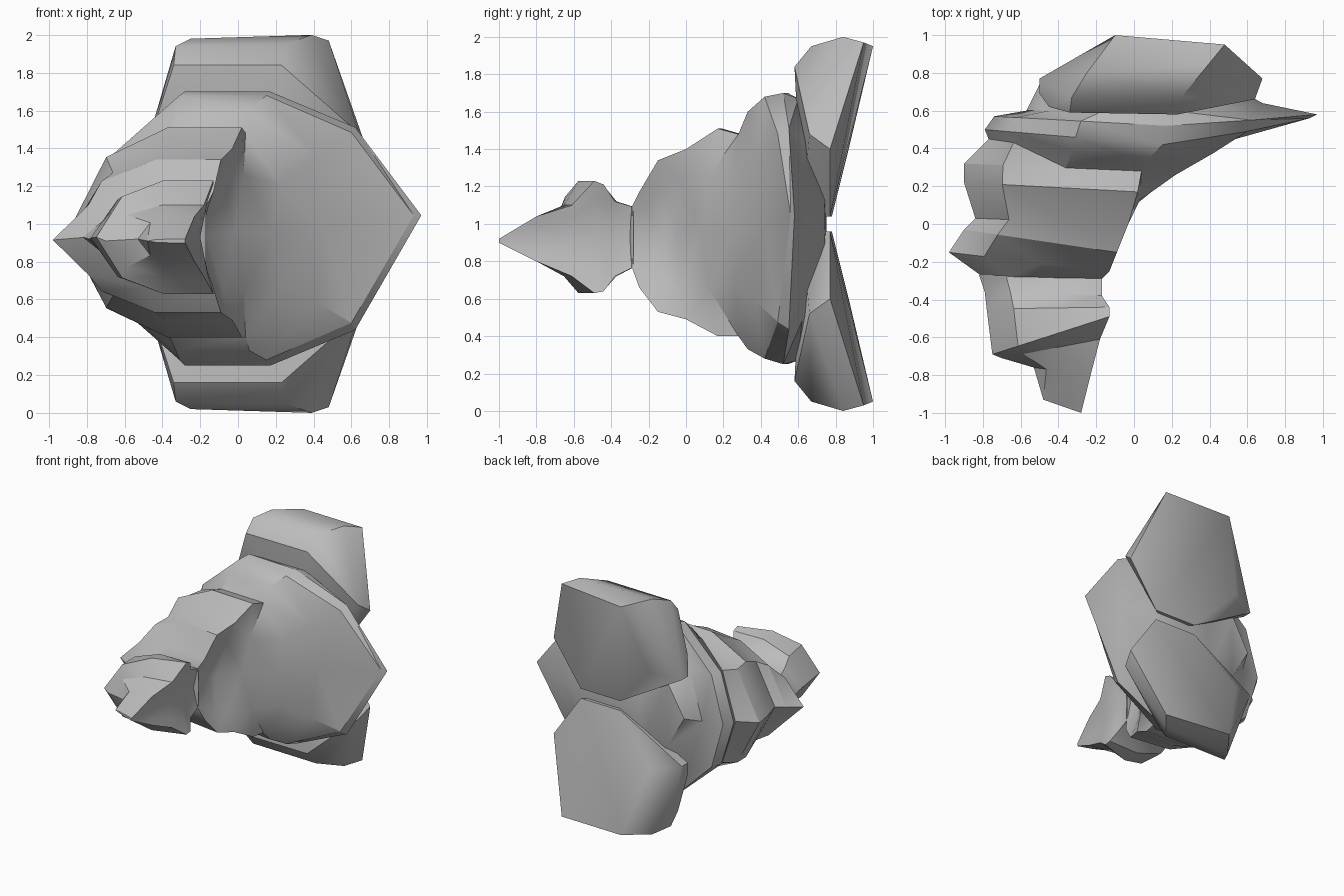
import bpy
import bmesh
from mathutils import Vector

cube = bpy.data.objects.get("Cube")
if cube:
    bpy.data.objects.remove(cube, do_unlink=True)

# One plain grey for everything
grey = bpy.data.materials.new("plain grey")
grey.use_nodes = True
GREY_VALUE = (0.5, 0.5, 0.5, 1)
grey.diffuse_color = GREY_VALUE
for node in grey.node_tree.nodes:
    if node.type == "BSDF_PRINCIPLED":
        node.inputs["Base Color"].default_value = GREY_VALUE


def finish(name, bm, angle):
    """Turn a bmesh into a grey object that keeps its creases."""
    bmesh.ops.recalc_face_normals(bm, faces=bm.faces)
    mesh = bpy.data.meshes.new(name)
    bm.to_mesh(mesh)
    bm.free()
    mesh.materials.append(grey)
    obj = bpy.data.objects.new(name, mesh)
    bpy.context.collection.objects.link(obj)
    bpy.ops.object.select_all(action="DESELECT")
    obj.select_set(True)
    bpy.context.view_layer.objects.active = obj
    bpy.ops.object.shade_smooth_by_angle(angle=angle)
    return obj


def mix(a, b, t):
    return a + (b - a) * t


def ring_points(y_top, y_left, y_right, x_left, x_mid, x_shoulder, x_top,
                low, high, shoulder=.65, bulge=.22):
    """Ten-sided slanted ring, its lower half mirrored from the upper half."""
    centre = (low + high) / 2
    half = (high - low) / 2
    width = x_top - x_left
    crown = .42 + bulge * .7
    upper = [
        (x_shoulder, mix(y_top, y_right, .5), shoulder),
        (x_top, y_top, 1),
        (x_left + width * crown, mix(y_top, y_left, 1 - crown), 1),
        (x_left + width * bulge, mix(y_top, y_left, 1 - bulge), .3 + bulge * 1.9),
    ]
    lower = [(x, y, -h) for x, y, h in reversed(upper)]
    tilt = max(x_mid, 0) * .1
    outline = [(x_mid, y_right, tilt)] + upper + [(x_left, y_left, 0)] + lower
    return [Vector((x, y, centre + half * h)) for x, y, h in outline]


def loft(name, rings, angle):
    """Skin a row of rings and close both ends."""
    bm = bmesh.new()
    loops = [[bm.verts.new(p) for p in ring_points(*ring)] for ring in rings]
    for first, second in zip(loops, loops[1:]):
        count = len(first)
        for i in range(count):
            j = (i + 1) % count
            bm.faces.new((first[i], first[j], second[j], second[i]))
    bm.faces.new(loops[0])
    bm.faces.new(loops[-1])
    bmesh.ops.triangulate(bm, faces=bm.faces)
    return finish(name, bm, angle)


# Pointed head: beak, cheek flare and waist
head_rings = [
    (-1, -.93, -1, -.48, -.28, -.28, -.28, .9, .92),
    (-.8, -.76, -.8, -.53, -.25, -.24, -.23, .8, 1.04),
    (-.61, -.71, -.6, -.7, -.22, -.19, -.18, .72, 1.1),
    (-.49, -.69, -.48, -.75, -.2, -.16, -.13, .63, 1.23),
    (-.44, -.45, -.4, -.78, -.2, -.17, -.13, .64, 1.21),
    (-.38, -.36, -.36, -.79, -.2, -.19, -.17, .72, 1.12),
    (-.28, -.27, -.3, -.82, -.2, -.18, -.17, .77, 1.09),
]
loft("head", head_rings, .55)

# Ridged body that widens into a pointed flare, with a fold down its open side
body_rings = [
    (-.29, -.28, -.3, -.8, -.2, -.18, -.17, .77, 1.09),
    (-.25, -.15, -.2, -.98, -.2, -.16, -.13, .66, 1.17),
    (-.15, -.03, -.11, -.9, -.2, -.13, -.09, .53, 1.34),
    (0, .03, -.05, -.84, -.17, -.08, -.03, .49, 1.4),
    (.17, .22, .08, -.9, -.02, .03, .02, .4, 1.51, .55),
    (.28, .32, .24, -.9, .18, .22, .04, .4, 1.48, .5),
    (.33, .45, .42, -.77, .43, .42, .06, .33, 1.6, .6, .16),
    (.42, .5, .56, -.79, .93, .6, .15, .28, 1.68, .72, .13),
    (.52, .57, .58, -.74, .97, .62, .17, .25, 1.7, .74, .12),
    (.6, .6, .64, -.57, .68, .5, .2, .27, 1.67, .7, .16),
    (.75, .74, .74, -.5, .5, .4, .2, .65, 1.4),
]
loft("ridged_body", body_rings, .55)

# Rear lobes: one faceted block, mirrored above and below, touching in the middle
lobe_corners = [
    (-.33, .67, .94), (-.25, .8, .98), (-.1, 1, .95), (.48, .95, .97),
    (.39, .84, 1), (.25, .67, .95), (.23, .58, .84), (-.34, .59, .84),
    (.68, .77, .4), (.64, .66, .48), (.43, .77, .04), (.06, .78, .04),
    (-.28, .87, .4), (-.5, .77, .36), (-.5, .69, .36), (.2, .62, .04),
    (-.45, .62, .5),
]


def add_lobe(name, side):
    bm = bmesh.new()
    for x, y, h in lobe_corners:
        bm.verts.new((x, y, 1 + side * h))
    hull = bmesh.ops.convex_hull(bm, input=bm.verts)
    loose = [v for v in hull["geom_interior"] if isinstance(v, bmesh.types.BMVert)]
    bmesh.ops.delete(bm, geom=loose, context="VERTS")
    return finish(name, bm, .7)


add_lobe("upper_rear_lobe", 1)
add_lobe("lower_rear_lobe", -1)
